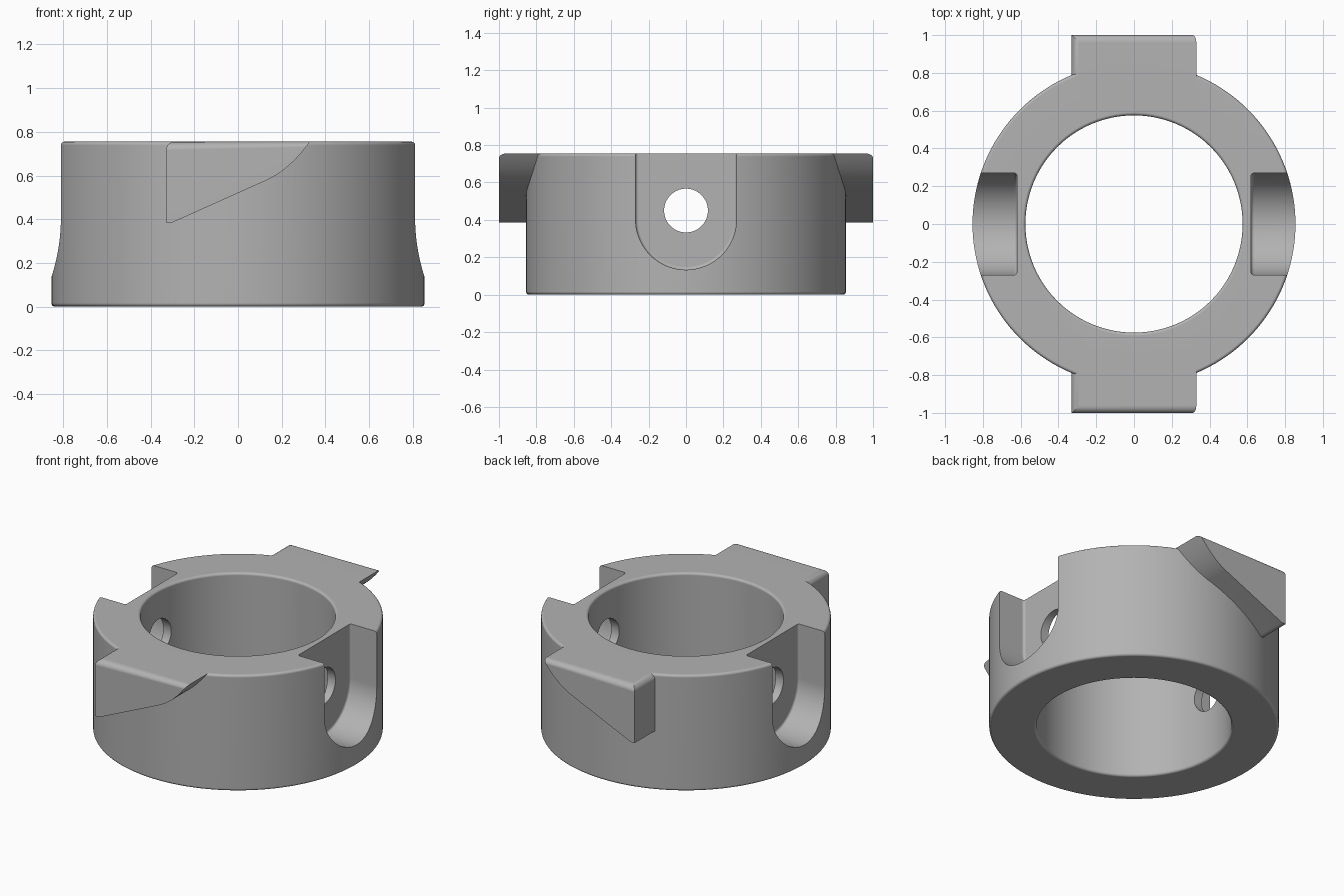
import bpy, bmesh
from math import sin, cos, pi, radians
from mathutils import Matrix, Vector

if "Cube" in bpy.data.objects:
    bpy.data.objects.remove(bpy.data.objects["Cube"])

OUTER, INNER, HEIGHT, FILLET = 0.855, 0.575, 0.755, 0.016

grey = bpy.data.materials.new("plain grey")
grey.use_nodes = True
grey.diffuse_color = (0.45, 0.45, 0.45, 1)
grey.node_tree.nodes["Principled BSDF"].inputs["Base Color"].default_value = grey.diffuse_color


def make(name, bm):
    bmesh.ops.recalc_face_normals(bm, faces=bm.faces)
    mesh = bpy.data.meshes.new(name)
    bm.to_mesh(mesh)
    bm.free()
    mesh.materials.append(grey)
    obj = bpy.data.objects.new(name, mesh)
    bpy.context.collection.objects.link(obj)
    return obj


def prism(points, offset):
    """Extrude a closed 3D outline along an offset."""
    bm = bmesh.new()
    face = bm.faces.new([bm.verts.new(p) for p in points])
    grown = bmesh.ops.extrude_face_region(bm, geom=[face])["geom"]
    bmesh.ops.translate(bm, vec=offset, verts=[v for v in grown if isinstance(v, bmesh.types.BMVert)])
    return bm


def round_edges(bm, rule, size):
    edges = [e for e in bm.edges if rule(*(v.co for v in e.verts))]
    bmesh.ops.bevel(bm, geom=edges, offset=size, segments=5, profile=0.5, affect='EDGES')


def combine(target, tool, operation):
    mod = target.modifiers.new(tool.name, 'BOOLEAN')
    mod.object, mod.operation, mod.solver = tool, operation, 'EXACT'
    bpy.context.view_layer.objects.active = target
    bpy.ops.object.modifier_apply(modifier=mod.name)
    bpy.data.objects.remove(tool)


# Ring body: rounded rectangular section turned about z
section = []
for r, z, start in ((OUTER - FILLET, FILLET, -90), (OUTER - FILLET, HEIGHT - FILLET, 0),
                    (INNER + FILLET, HEIGHT - FILLET, 90), (INNER + FILLET, FILLET, 180)):
    for i in range(5):
        a = radians(start + 22.5 * i)
        section.append((r + FILLET * cos(a), 0, z + FILLET * sin(a)))
bm = bmesh.new()
verts = [bm.verts.new(p) for p in section]
loop = [bm.edges.new((verts[i - 1], verts[i])) for i in range(len(verts))]
bmesh.ops.spin(bm, geom=verts + loop, cent=(0, 0, 0), axis=(0, 0, 1),
               angle=2 * pi, steps=144, use_merge=True)
bmesh.ops.remove_doubles(bm, verts=bm.verts, dist=1e-5)
ring = make("ring_body", bm)

# Ramp lugs on front and back, deep end towards -x
lug_outline = [(-0.33, HEIGHT), (-0.33, 0.385), (-0.30, 0.385), (0.13, 0.578)]
p0, p1, p2 = Vector((0.13, 0.578)), Vector((0.235, 0.625)), Vector((0.33, HEIGHT))
for i in range(1, 11):
    t = i / 10
    lug_outline.append(tuple(p0 * (1 - t) ** 2 + p1 * 2 * t * (1 - t) + p2 * t * t))
for side, name in ((-1, "front_lug"), (1, "back_lug")):
    bm = prism([(x, side, z) for x, z in lug_outline], Vector((0, -0.32 * side, 0)))

    def top_rim(a, b):
        on_top = min(a.z, b.z) > HEIGHT - 1e-4
        outer = min(abs(a.y), abs(b.y)) > 0.999
        left = max(a.x, b.x) < -0.329
        return on_top and (outer or left)

    round_edges(bm, top_rim, 0.04)
    combine(ring, make(name, bm), 'UNION')

# U-shaped side pockets and cross holes
pocket = [(0.27, 1.0)]
pocket += [(0.27 * cos(pi * i / 40), 0.403 - 0.27 * sin(pi * i / 40)) for i in range(41)]
pocket += [(-0.27, 1.0)]
for side, name in ((1, "left_pocket"), (-1, "right_pocket")):
    bm = prism([(0.62 * side, y, z) for y, z in pocket], Vector((0.5 * side, 0, 0)))
    round_edges(bm, lambda a, b: max(abs(a.x), abs(b.x)) < 0.621, 0.016)
    combine(ring, make(name, bm), 'DIFFERENCE')
bm = bmesh.new()
bmesh.ops.create_cone(bm, cap_ends=True, segments=64, radius1=0.117, radius2=0.117, depth=2.4,
                      matrix=Matrix.Translation((0, 0, 0.45)) @ Matrix.Rotation(pi / 2, 4, 'Y'))
combine(ring, make("cross_hole", bm), 'DIFFERENCE')

# Smooth shading with flat faces kept flat
bpy.ops.object.select_all(action='DESELECT')
ring.select_set(True)
bpy.context.view_layer.objects.active = ring
bpy.ops.object.shade_smooth_by_angle(angle=radians(30))
weighted = ring.modifiers.new("flat_face_normals", 'WEIGHTED_NORMAL')
weighted.keep_sharp = True
